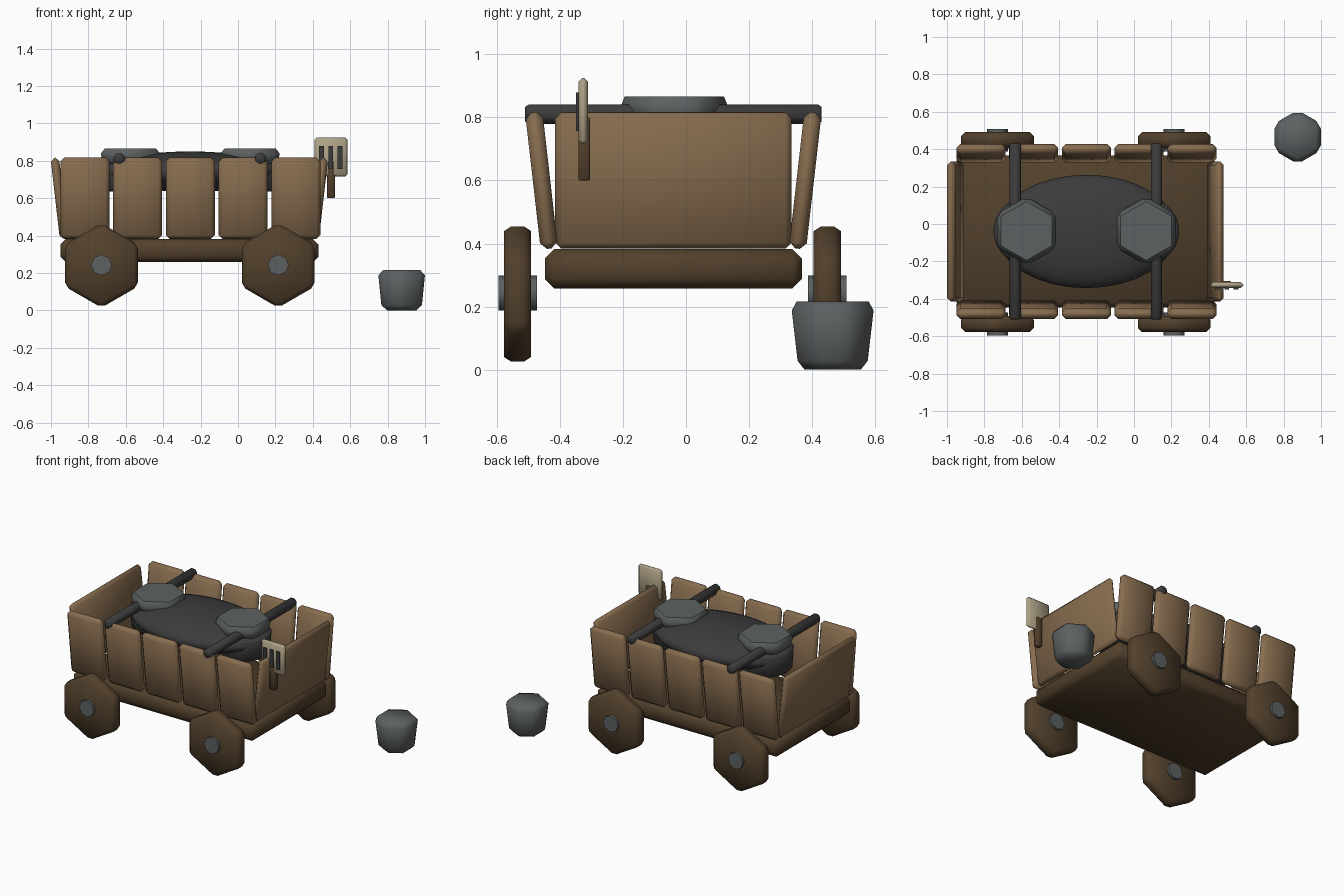
import bpy, bmesh, math
from mathutils import Matrix, Vector

if "Cube" in bpy.data.objects:
    bpy.data.objects.remove(bpy.data.objects["Cube"])


def material(name, rgb):
    m = bpy.data.materials.new(name)
    m.use_nodes = True
    m.diffuse_color = (*rgb, 1)
    bsdf = m.node_tree.nodes["Principled BSDF"]
    bsdf.inputs["Base Color"].default_value = (*rgb, 1)
    bsdf.inputs["Roughness"].default_value = 0.9
    return m


WOOD = material("light wood", (0.24, 0.15, 0.077))
DARK_WOOD = material("dark wood", (0.085, 0.052, 0.025))
METAL = material("grey metal", (0.11, 0.12, 0.122))
IRON = material("dark iron", (0.045, 0.045, 0.047))
CREAM = material("cream board", (0.42, 0.36, 0.24))

CX, CY = -0.26, -0.04      # centre of the wagon
LEAN = math.radians(6.5)   # outward lean of the walls


def finish(name, bm, mat, loc, rot, bevel):
    """Bevel, place and shade one part."""
    if bevel:
        bmesh.ops.bevel(bm, geom=bm.edges[:], offset=bevel, segments=1,
                        profile=0.5, affect='EDGES', clamp_overlap=True)
    mesh = bpy.data.meshes.new(name)
    bm.to_mesh(mesh)
    bm.free()
    mesh.materials.append(mat)
    ob = bpy.data.objects.new(name, mesh)
    ob.location, ob.rotation_euler = loc, rot
    bpy.context.collection.objects.link(ob)
    bpy.ops.object.select_all(action='DESELECT')
    ob.select_set(True)
    bpy.context.view_layer.objects.active = ob
    bpy.ops.object.shade_smooth_by_angle(angle=math.radians(50))
    return ob


def box(name, size, loc, mat, bevel=0.0, rot=(0, 0, 0)):
    bm = bmesh.new()
    bmesh.ops.create_cube(bm, size=1, matrix=Matrix.Diagonal((*size, 1)))
    return finish(name, bm, mat, loc, rot, bevel)


def prism(name, sides, bottom, top, height, loc, mat, bevel=0.0, rot=(0, 0, 0)):
    bm = bmesh.new()
    bmesh.ops.create_cone(bm, cap_ends=True, segments=sides, radius1=bottom,
                          radius2=top, depth=height)
    return finish(name, bm, mat, loc, rot, bevel)


# Wagon bed
box("wagon_bed", (1.38, 0.815, 0.125), (CX, CY, 0.32), DARK_WOOD, 0.03)

# Side walls, five leaning planks each
for side, label in ((-1, "front"), (1, "back")):
    for i in range(5):
        box(f"{label}_plank_{i + 1}", (0.262, 0.055, 0.435),
            (CX + 0.005 + (i - 2) * 0.282, CY + side * 0.418, 0.6), WOOD, 0.02,
            (-side * LEAN, 0, 0))

# End walls
for side, label in ((-1, "right"), (1, "left")):
    box(f"{label}_end_board", (0.045, 0.75, 0.435),
        (CX + side * 0.695, CY, 0.6), WOOD, 0.02, (0, side * LEAN, 0))

# Wheels with metal hubs
turn = (math.pi / 2, 0, 0)
for x, end in ((-0.73, "right"), (0.215, "left")):
    for side, label in ((-1, "front"), (1, "back")):
        y = CY - 0.003 + side * 0.491
        prism(f"{label}_{end}_wheel", 6, 0.225, 0.225, 0.086, (x, y, 0.24),
              DARK_WOOD, 0.022, turn)
        prism(f"{label}_{end}_hub", 8, 0.056, 0.056, 0.122, (x, y, 0.243),
              METAL, 0, (math.pi / 2, 0, math.pi / 8 * 0))

# Domed iron cargo
bm = bmesh.new()
bmesh.ops.create_uvsphere(bm, u_segments=32, v_segments=16, radius=1,
                          matrix=Matrix.Diagonal((0.485, 0.303, 0.108, 1)))
finish("cargo_dome", bm, IRON, (CX + 0.005, CY, 0.742), (0, 0, 0), 0)

# Drums with metal caps, and the carrying poles lying across the walls
for x, pole_x, label in ((-0.575, -0.635, "right"), (0.065, 0.12, "left")):
    prism(f"{label}_drum", 16, 0.17, 0.18, 0.15, (x, CY + 0.003, 0.71), IRON, 0.015)
    prism(f"{label}_cap", 6, 0.165, 0.19, 0.095, (x, CY + 0.003, 0.818), METAL, 0.028)
    prism(f"{label}_pole", 8, 0.034, 0.034, 0.94, (pole_x, CY, 0.81),
          IRON, 0.01, turn)

# Sign on a short post
box("sign_post", (0.042, 0.036, 0.2), (0.497, -0.323, 0.7), DARK_WOOD, 0.004)
box("sign_board", (0.175, 0.03, 0.21), (0.497, -0.326, 0.82), CREAM, 0.012)
for i in range(3):
    box(f"sign_bar_{i + 1}", (0.026, 0.009, 0.122),
        (0.447 + i * 0.049, -0.345, 0.818), IRON)

# Loose bucket on the ground
prism("bucket", 6, 0.122, 0.147, 0.215, (0.875, 0.465, 0.108), METAL, 0.028)
